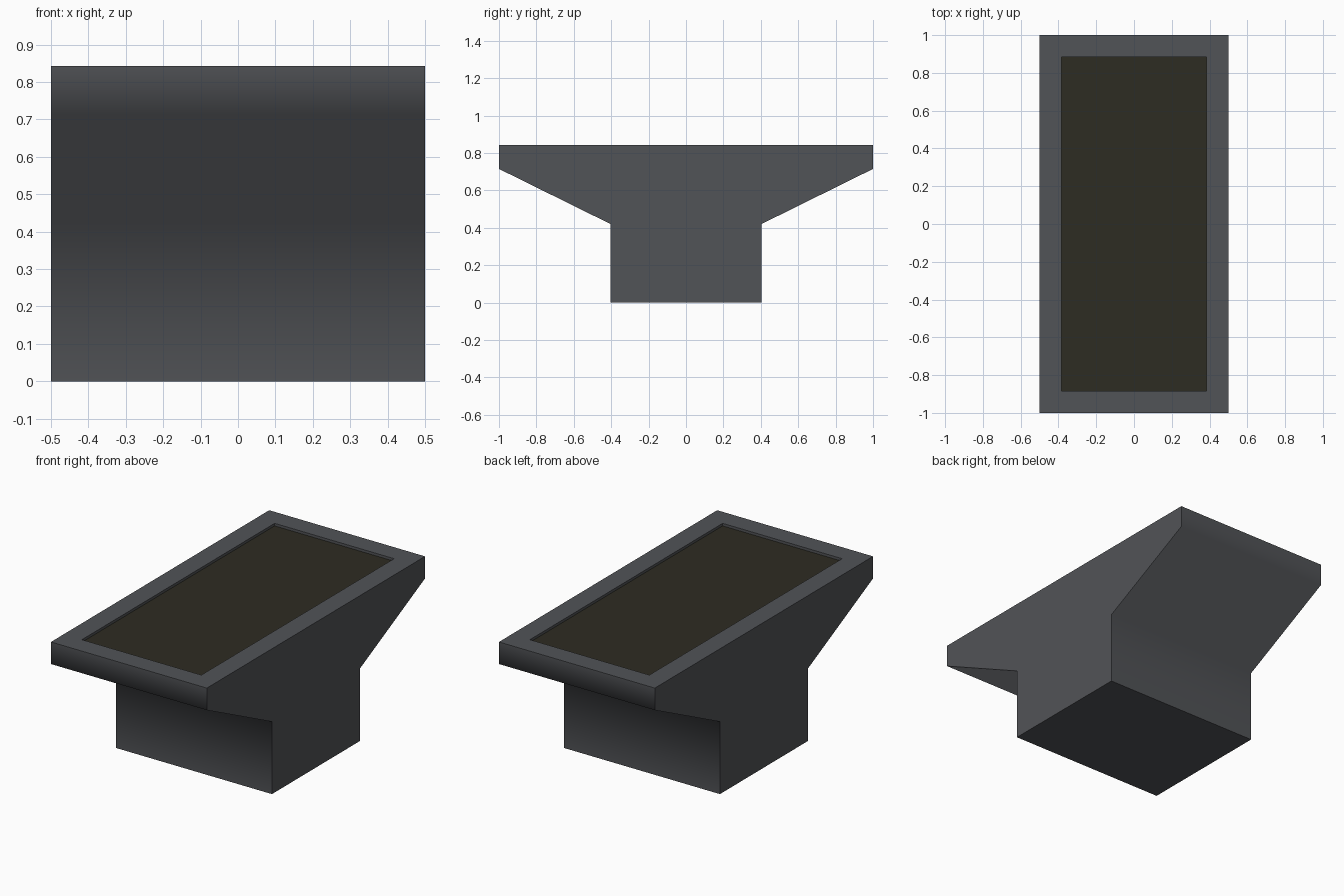
import bpy, bmesh, math

if "Cube" in bpy.data.objects:
    bpy.data.objects.remove(bpy.data.objects["Cube"])

def material(name, rgb):
    m = bpy.data.materials.new(name)
    m.diffuse_color = (*rgb, 1)
    m.use_nodes = True
    m.node_tree.nodes["Principled BSDF"].inputs["Base Color"].default_value = m.diffuse_color
    return m

grey = material("slate grey", (0.083, 0.087, 0.095))
dark = material("dark olive", (0.027, 0.025, 0.016))

# Pedestal: mirrored side profile (y, z) extruded across x
half = [(0.403, 0), (0.403, 0.42), (1, 0.715), (1, 0.843)]
profile = half + [(-y, z) for y, z in reversed(half)]

bm = bmesh.new()
cap = bm.faces.new([bm.verts.new((-0.5, y, z)) for y, z in profile])
ext = bmesh.ops.extrude_face_region(bm, geom=[cap])
bmesh.ops.translate(bm, vec=(1, 0, 0),
                    verts=[g for g in ext["geom"] if isinstance(g, bmesh.types.BMVert)])
bmesh.ops.recalc_face_normals(bm, faces=bm.faces)

# Sunken panel: inset the top face, then inset again downwards
top = max(bm.faces, key=lambda f: f.calc_center_median().z * (f.normal.z > 0.9))
bmesh.ops.inset_region(bm, faces=[top], thickness=0.165, depth=0)
floor = bmesh.ops.extrude_discrete_faces(bm, faces=[top])["faces"][0]
bmesh.ops.delete(bm, geom=[], context='FACES')
rim = list(floor.verts)
bmesh.ops.translate(bm, vec=(0, 0, -0.015), verts=rim)
floor.material_index = 1

mesh = bpy.data.meshes.new("pedestal")
bm.to_mesh(mesh)
bm.free()
mesh.materials.append(grey)
mesh.materials.append(dark)
obj = bpy.data.objects.new("pedestal", mesh)
bpy.context.collection.objects.link(obj)

# Front and back profiles are softly shaded, square corners stay sharp
bpy.context.view_layer.objects.active = obj
obj.select_set(True)
bpy.ops.object.shade_smooth_by_angle(angle=math.radians(75))
